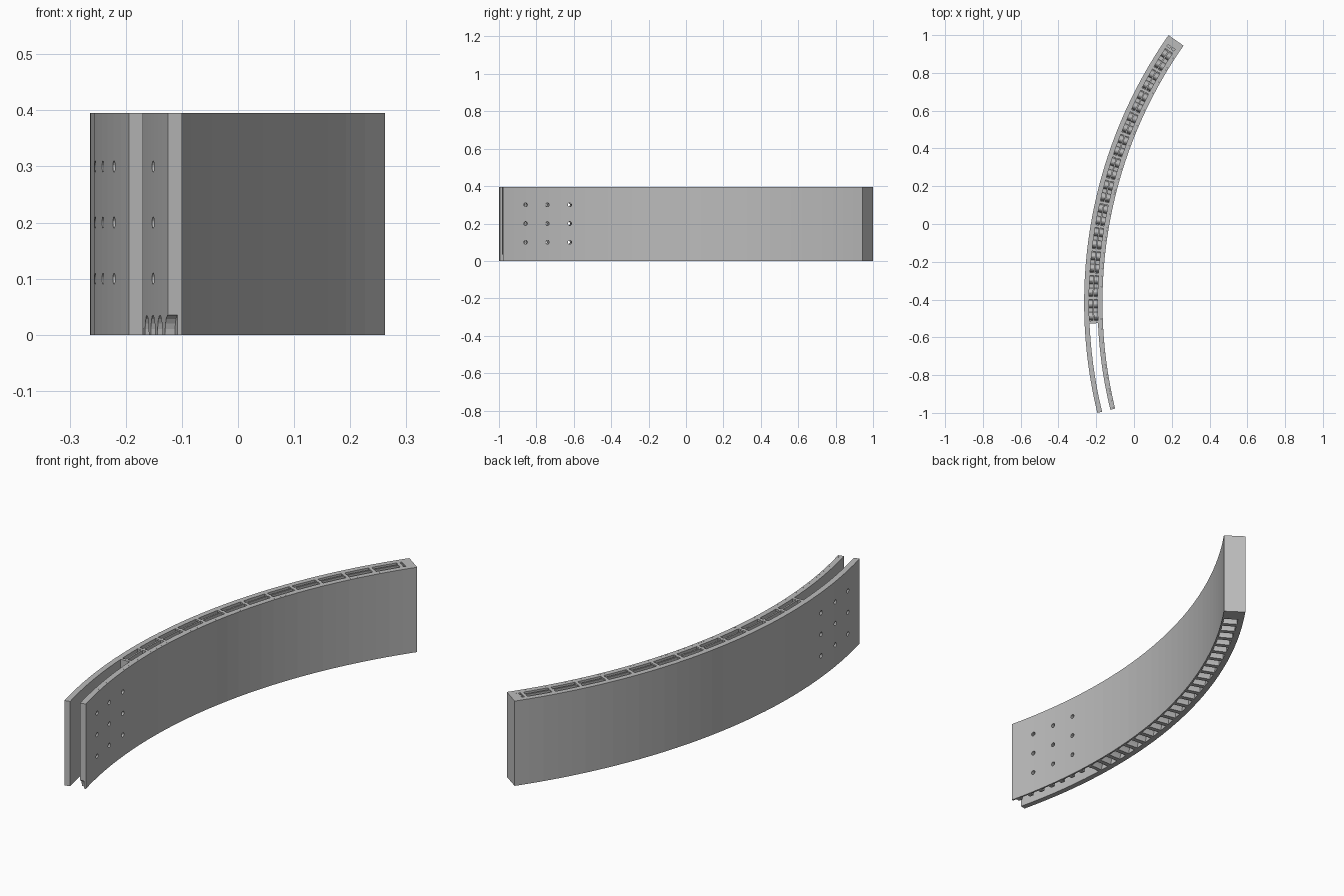
import bpy, bmesh, math
from mathutils import Matrix, Vector

cube = bpy.data.objects.get("Cube")
if cube:
    bpy.data.objects.remove(cube, do_unlink=True)

# Arc centre, radii of the wall faces, angles in degrees
CX, CY = 2.206, -0.417
R_OUT, R_SLOT_OUT, R_SLOT_IN, R_LIP, R_IN = 2.47, 2.444, 2.399, 2.381, 2.373
START, END, PITCH = -13.66, 35.0, 1.5
HEIGHT, ARCH, ARCH_HALF = 0.395, 0.035, 0.5
SLOT_END = START + 7.5 * PITCH

grey = bpy.data.materials.new("plain grey")
grey.use_nodes = True
grey.diffuse_color = (0.5, 0.5, 0.5, 1)
grey.node_tree.nodes["Principled BSDF"].inputs["Base Color"].default_value = (0.5, 0.5, 0.5, 1)


def polar(r, deg, z):
    a = math.radians(deg)
    return Vector((CX - r * math.cos(a), CY + r * math.sin(a), z))


def finish(bm, name):
    bmesh.ops.recalc_face_normals(bm, faces=bm.faces)
    mesh = bpy.data.meshes.new(name)
    bm.to_mesh(mesh)
    bm.free()
    mesh.materials.append(grey)
    obj = bpy.data.objects.new(name, mesh)
    bpy.context.collection.objects.link(obj)
    return obj


def band(name, r0, r1, rows):
    """Curved bar between two radii; rows hold (angle, bottom, top)."""
    bm = bmesh.new()
    rings = []
    for deg, low, high in rows:
        corners = ((r0, low), (r1, low), (r1, high), (r0, high))
        rings.append([bm.verts.new(polar(r, deg, z)) for r, z in corners])
    for a, b in zip(rings, rings[1:]):
        for i in range(4):
            j = (i + 1) % 4
            bm.faces.new((a[i], a[j], b[j], b[i]))
    bm.faces.new(rings[0])
    bm.faces.new(rings[-1])
    return finish(bm, name)


def plain(a, b, low=0.0, high=HEIGHT):
    n = max(1, round((b - a) / PITCH))
    return [(a + (b - a) * i / n, low, high) for i in range(n + 1)]


def arches(first, last):
    """Angles and heights along a row of arched notches."""
    pts = []
    for k in range(first, last + 1):
        mid = START + k * PITCH
        for i in range(11):
            u = -math.cos(math.pi * i / 10)
            if mid + u * ARCH_HALF >= START - 1e-6:
                pts.append((mid + u * ARCH_HALF, ARCH * math.sqrt(max(0, 1 - u * u))))
    return pts


# Walls: plain convex wall, concave wall made of a thin skin and a notched core
walls = [
    band("convex_wall", R_SLOT_OUT, R_OUT, plain(START, END)),
    band("concave_skin", R_IN, R_LIP, plain(START, END)),
    band("concave_notched_core", R_LIP, R_SLOT_IN,
         [(d, z, HEIGHT) for d, z in arches(0, 31)] + [(END, 0, HEIGHT)]),
]

# Bolt holes through both walls
bm = bmesh.new()
for deg in (-10.7, -7.85, -4.95):
    for z in (0.1, 0.2, 0.3):
        axis = polar(1, deg, 0) - polar(0, deg, 0)
        turn = axis.to_track_quat('Z', 'Y').to_matrix().to_4x4()
        place = Matrix.Translation(polar((R_IN + R_OUT) / 2, deg, z)) @ turn
        bmesh.ops.create_cone(bm, cap_ends=True, segments=20, radius1=0.01,
                              radius2=0.01, depth=0.2, matrix=place)
cutter = finish(bm, "hole_cutter")
cutter.hide_render = True
for wall in walls:
    mod = wall.modifiers.new("holes", 'BOOLEAN')
    mod.operation = 'DIFFERENCE'
    mod.solver = 'EXACT'
    mod.object = cutter
    bpy.context.view_layer.objects.active = wall
    bpy.ops.object.modifier_apply(modifier=mod.name)
bpy.data.objects.remove(cutter, do_unlink=True)

# Arched floor under the pockets
band("arched_floor", R_SLOT_IN, R_SLOT_OUT,
     [(SLOT_END, 0, 0.012)] + [(d, z, z + 0.012) for d, z in arches(8, 31)]
     + [(END - 1, 0, 0.012)])

# Cross dividers, centre rib and end wall
for n in range(13):
    mid = SLOT_END + 2 * n * PITCH
    band("pocket_divider", R_SLOT_IN, R_SLOT_OUT, plain(mid - 0.17, mid + 0.17))
band("centre_rib", 2.4175, 2.4255, plain(SLOT_END, END - 0.9, ARCH + 0.005))
band("end_wall", R_SLOT_IN, R_SLOT_OUT, plain(END - 1, END))
